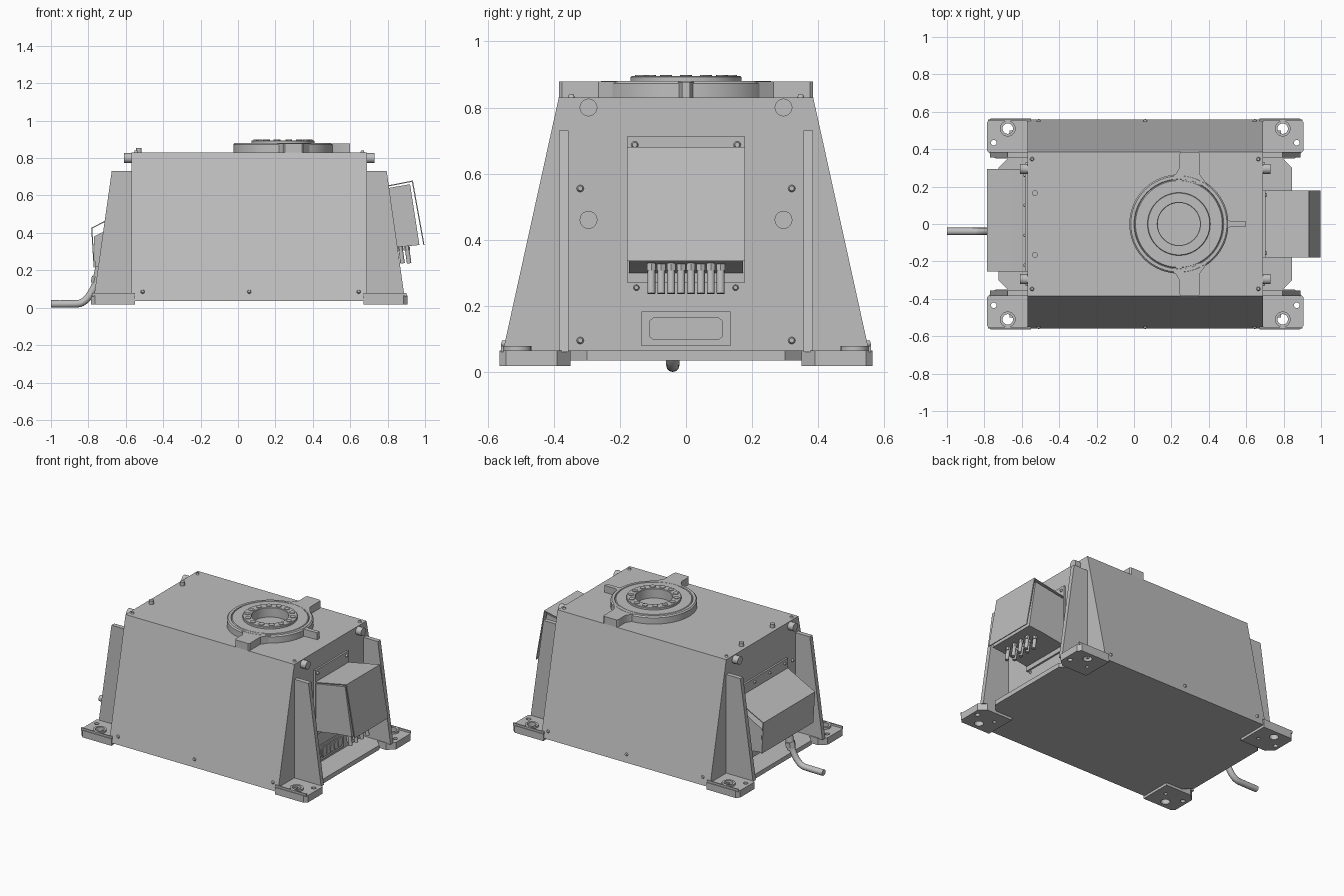
import bpy
import bmesh
import math
from mathutils import Vector

cube = bpy.data.objects.get("Cube")
if cube:
    bpy.data.objects.remove(cube)

grey = bpy.data.materials.new("light grey metal")
grey.use_nodes = True
GREY = (0.52, 0.52, 0.52, 1)
grey.diffuse_color = GREY
grey.node_tree.nodes["Principled BSDF"].inputs["Base Color"].default_value = GREY
parts = []
MID = 0.06          # x of the housing centre
HALF = 0.63         # half length of the housing
TOP = 0.83          # height of the housing lid


def finish(bm, name):
    bmesh.ops.recalc_face_normals(bm, faces=bm.faces)
    mesh = bpy.data.meshes.new(name)
    bm.to_mesh(mesh)
    bm.free()
    mesh.materials.append(grey)
    obj = bpy.data.objects.new(name, mesh)
    bpy.context.collection.objects.link(obj)
    parts.append(obj)
    return obj


def prism(name, pts, axis, lo, hi):
    """Extrude a 2D outline along an axis; outline is in the other two axes."""
    bm = bmesh.new()
    place = {"x": lambda a, b: (lo, a, b), "y": lambda a, b: (a, lo, b),
             "z": lambda a, b: (a, b, lo)}[axis]
    face = bm.faces.new([bm.verts.new(place(a, b)) for a, b in pts])
    new = bmesh.ops.extrude_face_region(bm, geom=[face])["geom"]
    shift = Vector([hi - lo if axis == k else 0 for k in "xyz"])
    bmesh.ops.translate(bm, vec=shift, verts=[v for v in new if isinstance(v, bmesh.types.BMVert)])
    return finish(bm, name)


def box(name, x, y, z):
    return prism(name, [(x[0], y[0]), (x[1], y[0]), (x[1], y[1]), (x[0], y[1])], "z", *z)


def rod(name, a, b, r, n=20, r2=None):
    a, b = Vector(a), Vector(b)
    bm = bmesh.new()
    bmesh.ops.create_cone(bm, cap_ends=True, segments=n, radius1=r,
                          radius2=r if r2 is None else r2, depth=(b - a).length)
    bm.transform((b - a).to_track_quat("Z", "Y").to_matrix().to_4x4())
    bmesh.ops.translate(bm, vec=(a + b) / 2, verts=bm.verts)
    return finish(bm, name)


def lathe(name, profile, centre, n=64):
    """Spin a closed (radius, z) outline about a vertical line."""
    bm = bmesh.new()
    vs = [bm.verts.new((r, 0, z)) for r, z in profile]
    es = [bm.edges.new((vs[i], vs[i - 1])) for i in range(len(vs))]
    bmesh.ops.spin(bm, geom=vs + es, cent=(0, 0, 0), axis=(0, 0, 1),
                   angle=math.tau, steps=n, use_merge=True)
    bmesh.ops.remove_doubles(bm, verts=bm.verts, dist=1e-5)
    bmesh.ops.translate(bm, vec=(*centre, 0), verts=bm.verts)
    return finish(bm, name)


def screw(name, p, d, r=0.012, h=0.01):
    p, d = Vector(p), Vector(d).normalized()
    rod(name, p - d * 0.003, p + d * h, r, 12, r * 0.6)


def stadium(y, z, half, r, n=8):
    """Upright rounded slot outline."""
    arc = [math.pi * i / n for i in range(n + 1)]
    return ([(y + r * math.cos(t), z + half + r * math.sin(t)) for t in arc]
            + [(y - r * math.cos(t), z - half - r * math.sin(t)) for t in arc])


# Tapered housing and bottom plate
X0, X1 = MID - HALF, MID + HALF
prism("housing", [(-0.56, 0.035), (0.56, 0.035), (0.385, TOP), (-0.385, TOP)], "x", X0, X1)
quarter = [(0.845, 0.3), (0.785, 0.36), (0.785, 0.5)]
outline = [(MID + d * 0.93, y) for d, y in [(-0.845, -0.3), (-0.845, 0.3)]]
right = [(x + 0.06 - MID, y) for x, y in quarter]
left = [(2 * MID - x, y) for x, y in right]
outline = (right + left[::-1] + [(x, -y) for x, y in left] + [(x, -y) for x, y in right[::-1]])
prism("bottom_plate", outline, "z", 0.035, 0.065)

# Corner feet with bolt holes, and gusset ribs
for sx in (-1, 1):
    for sy in (-1, 1):
        side = ("left" if sx > 0 else "right") + ("_back" if sy > 0 else "_front")

        def at(d, y):
            return (MID + sx * d, sy * y)

        foot = prism("foot_" + side, [at(0.61, 0.35), at(0.8, 0.35), at(0.845, 0.39), at(0.845, 0.545),
                                      at(0.825, 0.565), at(0.61, 0.565)], "z", 0.018, 0.065)
        boss = lathe("foot_boss_" + side, [(0.028, 0.06), (0.042, 0.06), (0.042, 0.078), (0.028, 0.078)],
                     at(0.735, 0.51), 28)
        for d, y, r in [(0.735, 0.51, 0.028), (0.675, 0.435, 0.011), (0.81, 0.435, 0.015)]:
            cutter = rod("foot_hole_cutter", (*at(d, y), -0.1), (*at(d, y), 0.2), r, 28)
            parts.remove(cutter)
            cutter.hide_render = True
            cutter.hide_set(True)
            mod = foot.modifiers.new("hole", "BOOLEAN")
            mod.object = cutter
            mod.operation = "DIFFERENCE"
            mod.solver = "EXACT"
        box("foot_rim_" + side, sorted((MID + sx * 0.61, MID + sx * 0.84)),
            sorted((sy * 0.552, sy * 0.56)), (0.06, 0.078))
        prism("gusset_" + side, [(MID + sx * d, z) for d, z in
                                 [(0.62, 0.06), (0.83, 0.06), (0.735, 0.73), (0.62, 0.73)]],
              "y", *sorted((sy * 0.355, sy * 0.385)))
        # Locating pins and wall screws
        wall = MID + sx * HALF
        rod("end_pin_" + side, (wall - sx * 0.01, sy * 0.295, 0.8), (wall + sx * 0.04, sy * 0.295, 0.8), 0.027)
        rod("end_plug_" + side, (wall - sx * 0.01, sy * 0.295, 0.46), (wall + sx * 0.008, sy * 0.295, 0.46), 0.027)
        for z in (0.555, 0.095):
            screw("wall_screw_" + side, (wall, sy * 0.32, z), (sx, 0, 0))
        screw("lid_screw_" + side, (MID + sx * 0.605, sy * 0.347, TOP), (0, 0, 1))

# Lid pins and lower screws on the sloping sides
for sy in (-1, 1):
    rod("lid_pin", (-0.53, sy * 0.165, TOP - 0.01), (-0.53, sy * 0.165, TOP + 0.025), 0.015)
    for x in (-0.51, 0.06, 0.645):
        screw("side_screw", (x, sy * 0.549, 0.085), (0, sy, 0.22))

# Round mounting flange on the lid
C = (0.24, 0)
lathe("mount_flange", [(0.16, TOP - 0.01), (0.265, TOP - 0.01), (0.265, 0.872), (0.257, 0.88),
                       (0.24, 0.88), (0.237, 0.874), (0.232, 0.88), (0.16, 0.88)], C)
lathe("bearing_ring", [(0.113, TOP - 0.01), (0.168, TOP - 0.01), (0.168, 0.892), (0.165, 0.895),
                       (0.116, 0.895), (0.113, 0.892)], C)
for i in range(14):
    t = math.tau * i / 14
    x, y = C[0] + 0.14 * math.cos(t), 0.14 * math.sin(t)
    rod("ring_bolt", (x, y, 0.89), (x, y, 0.899), 0.018, 16)
for sy in (-1, 1):
    prism("flange_lug", [(x, sy * y) for x, y in
                         [(0.19, 0.24), (0.225, 0.27), (0.243, 0.3), (0.243, 0.375), (0.25, 0.385), (0.343, 0.385),
                          (0.352, 0.375), (0.352, 0.265), (0.37, 0.24), (0.4, 0.2)]], "z", TOP - 0.01, 0.879)
prism("flange_key", [(0.48, -0.035), (0.515, -0.015), (0.6, -0.012), (0.6, 0.012), (0.515, 0.015),
                     (0.48, 0.035)], "z", TOP - 0.01, 0.877)

# Terminal box on the left end
box("terminal_back_plate", (X1 - 0.01, X1 + 0.012), (-0.178, 0.178), (0.27, 0.712))
prism("terminal_box", [(X1, 0.62), (0.92, 0.66), (0.97, 0.335), (0.865, 0.325), (X1, 0.298)], "y", -0.172, 0.172)
prism("terminal_cover", [(0.7, 0.634), (0.935, 0.68), (0.997, 0.335), (0.991, 0.335), (0.93, 0.673),
                         (0.7, 0.628)], "y", -0.178, 0.178)
for sy in (-1, 1):
    screw("plate_screw", (X1 + 0.012, sy * 0.155, 0.687), (1, 0, 0))
    screw("wall_screw_low", (X1, sy * 0.15, 0.255), (1, 0, 0), 0.01)
for i in range(8):
    y = -0.105 + i * 0.03
    x = 0.915 if i % 2 == 0 else 0.88
    rod("cable_gland", (x - 0.015, y, 0.345), (x, y, 0.237), 0.012, 16)
    rod("gland_nut", (x - 0.012, y, 0.325), (x - 0.009, y, 0.305), 0.015, 6)

# Socket panel below the terminal box
box("socket_panel", (X1 - 0.01, X1 + 0.006), (-0.135, 0.135), (0.078, 0.182))
prism("socket_frame", [(-0.112, 0.108), (-0.098, 0.096), (0.098, 0.096), (0.112, 0.108), (0.112, 0.153),
                       (0.098, 0.166), (-0.098, 0.166), (-0.112, 0.153)], "x", X1, X1 + 0.011)
for i in range(5):
    prism("socket", stadium((i - 2) * 0.042, 0.131, 0.014, 0.018), "x", X1, X1 + 0.015)

# Junction box on the right end, with its hood
box("junction_back_plate", (X0 - 0.012, X0 + 0.01), (-0.255, 0.295), (0.2, 0.6))
prism("junction_box", [(X0, 0.5), (-0.72, 0.405), (-0.77, 0.38), (-0.765, 0.22), (X0, 0.2)], "y", -0.25, 0.29)
prism("junction_hood", [(X0, 0.54), (-0.71, 0.465), (-0.785, 0.427), (-0.772, 0.215), (-0.766, 0.215),
                        (-0.779, 0.424), (-0.71, 0.458), (X0, 0.533)], "y", -0.255, 0.295)
for i in range(4):
    screw("junction_screw", (X0 - 0.012, -0.22 + i * 0.16, 0.575), (-1, 0, 0), 0.01)

# Supply cable and its gland
CY = -0.04
rod("supply_gland", (-0.735, CY, 0.225), (-0.758, CY, 0.115), 0.026, 20)
rod("supply_gland_nut", (-0.748, CY, 0.165), (-0.755, CY, 0.13), 0.033, 6)
curve = bpy.data.curves.new("supply_cable", "CURVE")
curve.dimensions = "3D"
curve.bevel_depth = 0.02
curve.bevel_resolution = 4
curve.use_fill_caps = True
spline = curve.splines.new("BEZIER")
spline.bezier_points.add(2)
path = [((-0.742, 0.19), (-0.009, -0.04)), ((-0.86, 0.021), (-0.05, -0.001)), ((-1.0, 0.02), (-0.03, 0))]
for p, ((x, z), (dx, dz)) in zip(spline.bezier_points, path):
    p.co = (x, CY, z)
    p.handle_left = (x - dx * 1.2, CY, z - dz * 1.2)
    p.handle_right = (x + dx * 1.8, CY, z + dz * 1.8)
cable = bpy.data.objects.new("supply_cable", curve)
bpy.context.collection.objects.link(cable)
curve.materials.append(grey)

# Smooth the round parts, keep edges crisp
bpy.ops.object.select_all(action="DESELECT")
for obj in parts:
    obj.select_set(True)
bpy.context.view_layer.objects.active = parts[0]
bpy.ops.object.shade_smooth_by_angle(angle=math.radians(32))
